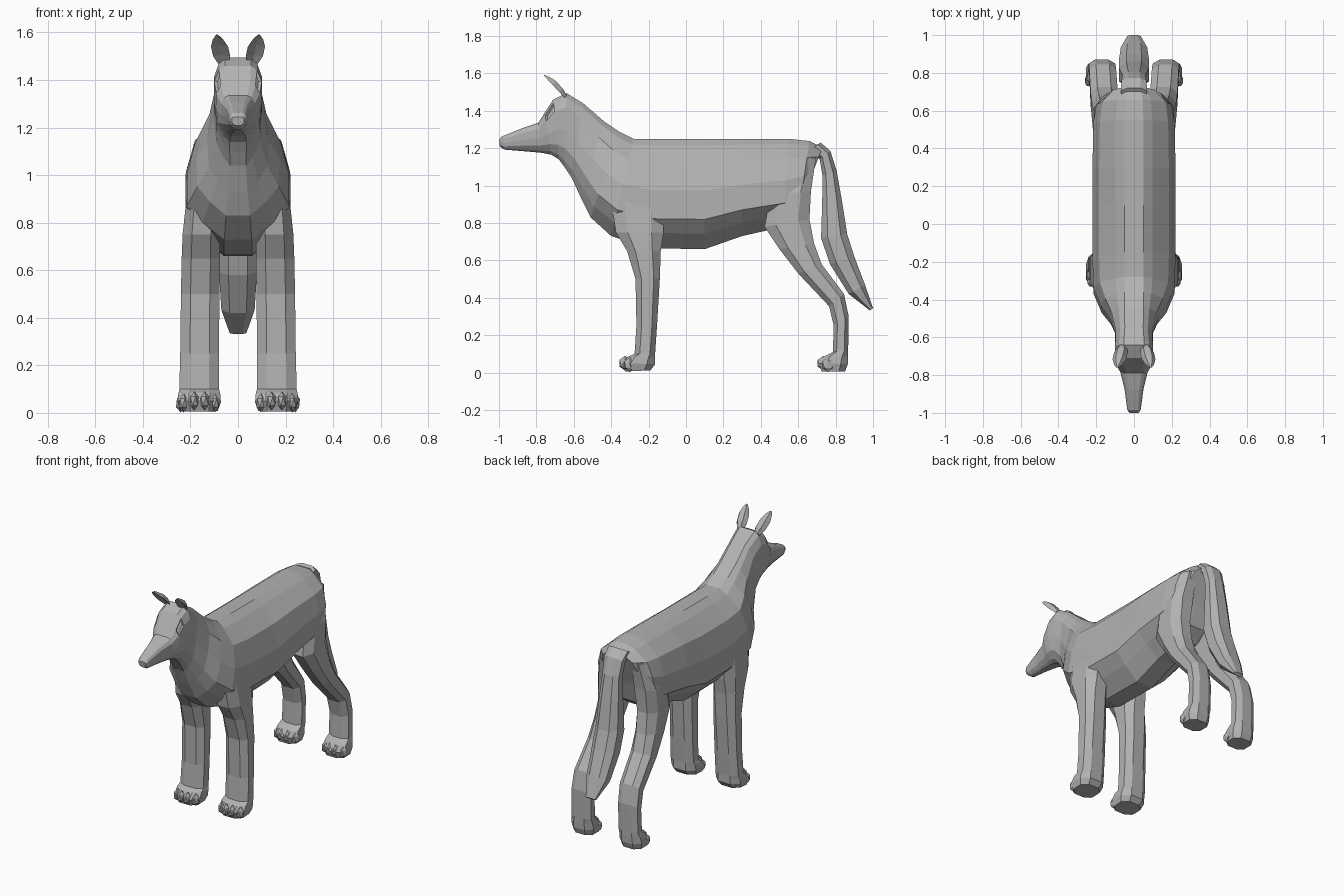
import bpy, bmesh
from mathutils import Vector, Matrix

cube = bpy.data.objects.get("Cube")
if cube:
    bpy.data.objects.remove(cube)

fur = bpy.data.materials.new("plain_grey")
fur.use_nodes = True
grey = (0.45, 0.45, 0.45, 1)
fur.diffuse_color = grey
fur.node_tree.nodes["Principled BSDF"].inputs["Base Color"].default_value = grey


def finish(name, bm):
    """Turn a bmesh into a flat-shaded object."""
    bmesh.ops.recalc_face_normals(bm, faces=bm.faces[:])
    mesh = bpy.data.meshes.new(name)
    bm.to_mesh(mesh)
    bm.free()
    mesh.materials.append(fur)
    obj = bpy.data.objects.new(name, mesh)
    bpy.context.collection.objects.link(obj)
    return obj


def loft(rings):
    """Bridge equal-sized rings of points and cap both ends."""
    bm = bmesh.new()
    rows = [[bm.verts.new(p) for p in ring] for ring in rings]
    n = len(rows[0])
    for a, b in zip(rows, rows[1:]):
        for j in range(n):
            k = (j + 1) % n
            bm.faces.new((a[j], a[k], b[k], b[j]))
    bm.faces.new(rows[0])
    bm.faces.new(rows[-1])
    bm.faces.ensure_lookup_table()
    return bm


# Cross-sections from top to bottom: (width fraction, height fraction)
HEAD = [(.55, 0), (.8, .06), (1, .2), (1, .5), (.9, .75), (.6, .92), (.35, 1)]
TRUNK = [(.23, 0), (.45, .06), (.84, .22), (1, .47), (1, .73), (.7, .86), (.27, 1)]


def trunk_ring(top_y, top_z, low_y, low_z, width, mix):
    top, low = Vector((0, top_y, top_z)), Vector((0, low_y, low_z))
    half = []
    for h, t in zip(HEAD, TRUNK):
        w = (h[0] + (t[0] - h[0]) * mix) * width
        f = h[1] + (t[1] - h[1]) * mix
        half.append(top.lerp(low, f) + Vector((w, 0, 0)))
    return half + [Vector((-p.x, p.y, p.z)) for p in reversed(half)]


def limb_ring(front_y, front_z, back_y, back_z, x0, x1):
    """Chamfered ring between a front and a back point."""
    c = .5
    corners = [(1, -c), (1, c), (c, 1), (-c, 1), (-1, c), (-1, -c), (-c, -1), (c, -1)]
    front, back = Vector((0, front_y, front_z)), Vector((0, back_y, back_z))
    return [front.lerp(back, (v + 1) / 2) +
            Vector(((x0 + x1) / 2 + u * (x1 - x0) / 2, 0, 0)) for u, v in corners]


def mirrored(rings, side):
    return [[(p[0] * side, p[1], p[2]) for p in ring] for ring in rings]


# Head, neck and trunk in one skin
trunk = [
    (-1, 1.245, -.995, 1.208, .026, 0),
    (-.985, 1.262, -.97, 1.192, .036, 0),
    (-.88, 1.305, -.86, 1.183, .05, 0),
    (-.79, 1.335, -.77, 1.175, .072, 0),
    (-.755, 1.39, -.72, 1.165, .092, 0),
    (-.71, 1.46, -.68, 1.14, .1, 0),
    (-.64, 1.495, -.65, 1.1, .1, 0),
    (-.55, 1.44, -.61, 1.04, .1, .2),
    (-.44, 1.345, -.56, .93, .13, .5),
    (-.36, 1.29, -.51, .83, .175, .8),
    (-.28, 1.25, -.4, .73, .215, 1),
    (-.15, 1.25, -.2, .665, .22, 1),
    (.1, 1.25, .1, .66, .22, 1),
    (.3, 1.25, .3, .73, .22, 1),
    (.55, 1.25, .52, .78, .215, 1),
    (.66, 1.238, .6, .84, .2, 1),
    (.73, 1.205, .64, .97, .13, 1),
]
bm = loft([trunk_ring(*r) for r in trunk])
# Sunken eyes on the two faces beside the brow
eyes = [bm.faces[4 * 14 + j] for j in (1, 11)]
bmesh.ops.recalc_face_normals(bm, faces=bm.faces[:])
bmesh.ops.inset_individual(bm, faces=eyes, thickness=.008, depth=-.012)
finish("head_and_trunk", bm)

# Tail
tail = [
    (.66, 1.19, .72, 1.23, .07), (.715, 1.14, .772, 1.185, .066),
    (.73, 1.05, .805, 1.08, .06), (.728, .9, .832, .93, .07),
    (.722, .72, .862, .74, .08), (.77, .58, .9, .62, .08),
    (.87, .42, .957, .47, .07), (.983, .332, 1, .345, .035),
]
finish("tail", loft([limb_ring(*r[:4], -r[4], r[4]) for r in tail]))

# Legs, listed from the top down to the sole
front_leg = [
    (-.4, .92, -.12, .92, .08, .215), (-.375, .75, -.12, .75, .075, .233),
    (-.315, .65, -.135, .65, .075, .237), (-.27, .5, -.14, .5, .078, .24),
    (-.265, .25, -.155, .25, .08, .243), (-.275, .1, -.165, .1, .08, .247),
    (-.31, .085, -.165, .08, .075, .25), (-.34, .05, -.165, .045, .072, .253),
    (-.325, .006, -.19, .012, .085, .24),
]
hind_leg = [
    (.52, 1.12, .695, 1.15, .06, .165), (.45, .95, .668, .97, .05, .212),
    (.42, .78, .66, .82, .07, .215), (.5, .66, .685, .69, .08, .222),
    (.6, .53, .725, .58, .085, .23), (.765, .355, .845, .42, .095, .237),
    (.79, .25, .87, .3, .1, .24), (.785, .11, .867, .12, .1, .243),
    (.735, .085, .867, .085, .098, .25), (.71, .05, .865, .045, .095, .255),
    (.725, .006, .85, .006, .105, .245),
]

# Ear: cupped section, tilted forward from root to tip
EAR = [(1, 0), (.5, .75), (-.5, .75), (-1, 0), (0, .3)]
ear_steps = [(0, .022), (.25, .036), (.6, .036), (.85, .022), (1, .006)]
root, tip, back = Vector((.062, -.65, 1.47)), Vector((.088, -.76, 1.588)), Vector((0, .73, .68))
ear = [[root.lerp(tip, t) + Vector((u * w, 0, 0)) + back * v * w for u, v in EAR]
       for t, w in ear_steps]

for side, word in ((1, "left"), (-1, "right")):
    finish("ear_" + word, loft(mirrored(ear, side)))
    for part, rows, toe_y in (("front", front_leg, -.325), ("hind", hind_leg, .735)):
        rings = [limb_ring(*r) for r in rows]
        finish(f"{part}_leg_{word}", loft(mirrored(rings, side)))
        # Four toes, the outer pair set back and lower
        toes = bmesh.new()
        middle = (rows[-1][4] + rows[-1][5]) / 2
        for i in (-1.5, -.5, .5, 1.5):
            outer = abs(i) > 1
            place = Matrix.Translation((side * (middle + i * .044),
                                        toe_y + .025 * outer, .05 - .008 * outer))
            bmesh.ops.create_icosphere(toes, subdivisions=1, radius=1,
                                       matrix=place @ Matrix.Diagonal((.022, .036, .04, 1)))
        finish(f"{part}_toes_{word}", toes)
